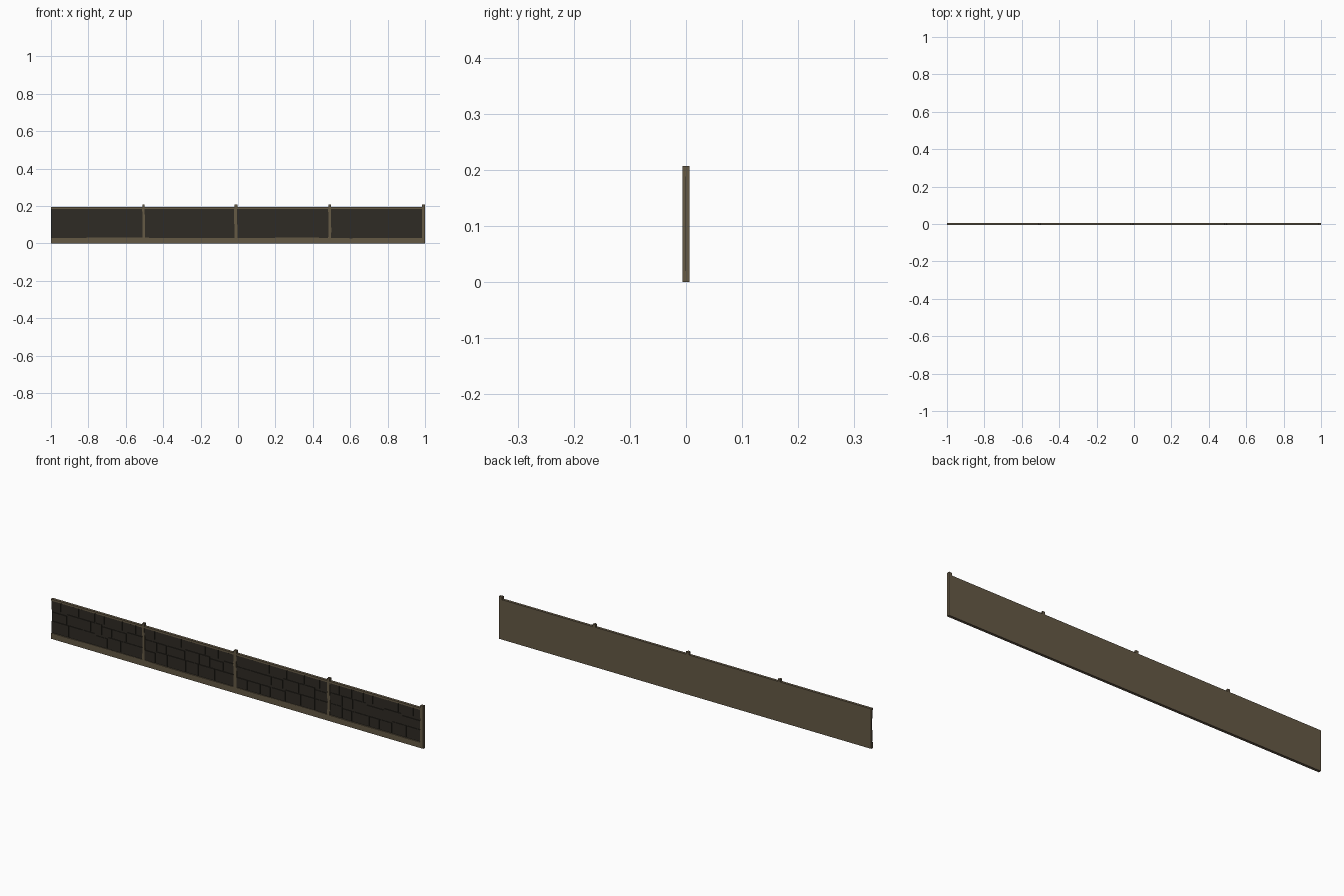
import bpy, bmesh, random

if "Cube" in bpy.data.objects:
    bpy.data.objects.remove(bpy.data.objects["Cube"])

random.seed(4)
HALF = 0.0065          # half the wall thickness
TOP = 0.194            # top of the wall


def material(name, rgb):
    m = bpy.data.materials.new(name)
    m.diffuse_color = (*rgb, 1)
    m.use_nodes = True
    m.node_tree.nodes["Principled BSDF"].inputs["Base Color"].default_value = m.diffuse_color
    return m


brown = material("weathered_wood", (0.13, 0.10, 0.06))
dark = material("dark_stone", (0.028, 0.024, 0.018))


def make_object(name, bm, mat):
    bmesh.ops.recalc_face_normals(bm, faces=bm.faces)
    me = bpy.data.meshes.new(name)
    bm.to_mesh(me)
    bm.free()
    me.materials.append(mat)
    ob = bpy.data.objects.new(name, me)
    bpy.context.collection.objects.link(ob)
    return ob


def add_box(bm, x0, x1, y0, y1, z0, z1):
    vs = bmesh.ops.create_cube(bm, size=1)["verts"]
    for v in vs:
        v.co.x = x1 if v.co.x > 0 else x0
        v.co.y = y1 if v.co.y > 0 else y0
        v.co.z = z1 if v.co.z > 0 else z0


def box(name, mat, *dims):
    bm = bmesh.new()
    add_box(bm, *dims)
    return make_object(name, bm, mat)


def extrude_outline(name, mat, outline, y0, y1):
    bm = bmesh.new()
    face = bm.faces.new([bm.verts.new((x, y0, z)) for x, z in outline])
    new = bmesh.ops.extrude_face_region(bm, geom=[face])["geom"]
    for v in new:
        if isinstance(v, bmesh.types.BMVert):
            v.co.y = y1
    return make_object(name, bm, mat)


# Plain back board and the dark recessed bed for the stones
box("back_board", brown, -1, 1, 0, HALF, 0, TOP)
box("stone_bed", dark, -1, 1, -0.001, 0.001, 0.02, 0.188)

# Bottom rail with a slightly worn upper edge, and straight top rail
worn = [(1 - i * 0.1, 0.029 + random.uniform(-0.002, 0.002)) for i in range(21)]
extrude_outline("bottom_rail", brown, [(-1, 0), (1, 0)] + worn, -HALF, 0.001)
box("top_rail", brown, -1, 1, -HALF, 0.001, 0.185, TOP)

# Posts with uneven sides and chamfered tops
post_x = [-0.505, -0.012, 0.49, 0.992]
for i, (x, w) in enumerate(zip(post_x, (0.006, 0.008, 0.007, 0.008))):
    levels = [0.02, 0.06, 0.10, 0.14, 0.18]
    last = i == 3
    side = [(0 if last else random.uniform(-0.002, 0.002)) for _ in levels]
    right = [(x + w + s, z) for s, z in zip(side, levels)]
    left = [(x - w + s, z) for s, z in zip(side, levels)]
    tip = [(x + w, 0.204), (x + w - 0.003, 0.207),
           (x - w + 0.003, 0.207), (x - w, 0.204)]
    if last:
        tip = [(x + w, 0.207), (x - w, 0.207)]
        right = [(x + w, 0.0)] + right
        left = [(x - w, 0.0)] + left
    extrude_outline(f"post_{i + 1}", brown, right + tip + left[::-1], -HALF, 0.0012)
    box(f"post_cap_back_{i + 1}", brown, x - w, x + w, 0, HALF, 0.19, 0.207)

# Irregular courses of stones in each bay, separated by narrow joints
edges = [-1.0] + post_x
for bay in range(4):
    bm = bmesh.new()
    x0, x1 = edges[bay], edges[bay + 1]
    rows = [0.028, 0.08, 0.132, 0.186]
    for r in range(3):
        x = x0
        while x < x1 - 0.01:
            end = x + random.uniform(0.05, 0.10)
            if x1 - end < 0.04:
                end = x1
            dz = random.choice((0, 0.008)) if r < 2 else 0
            add_box(bm, x + 0.002, end - 0.002,
                    -0.0035 - random.uniform(0, 0.0015), 0,
                    rows[r] + 0.002 + (0.008 if r else 0),
                    rows[r + 1] - 0.002 + dz)
            x = end
    make_object(f"stones_{bay + 1}", bm, dark)
